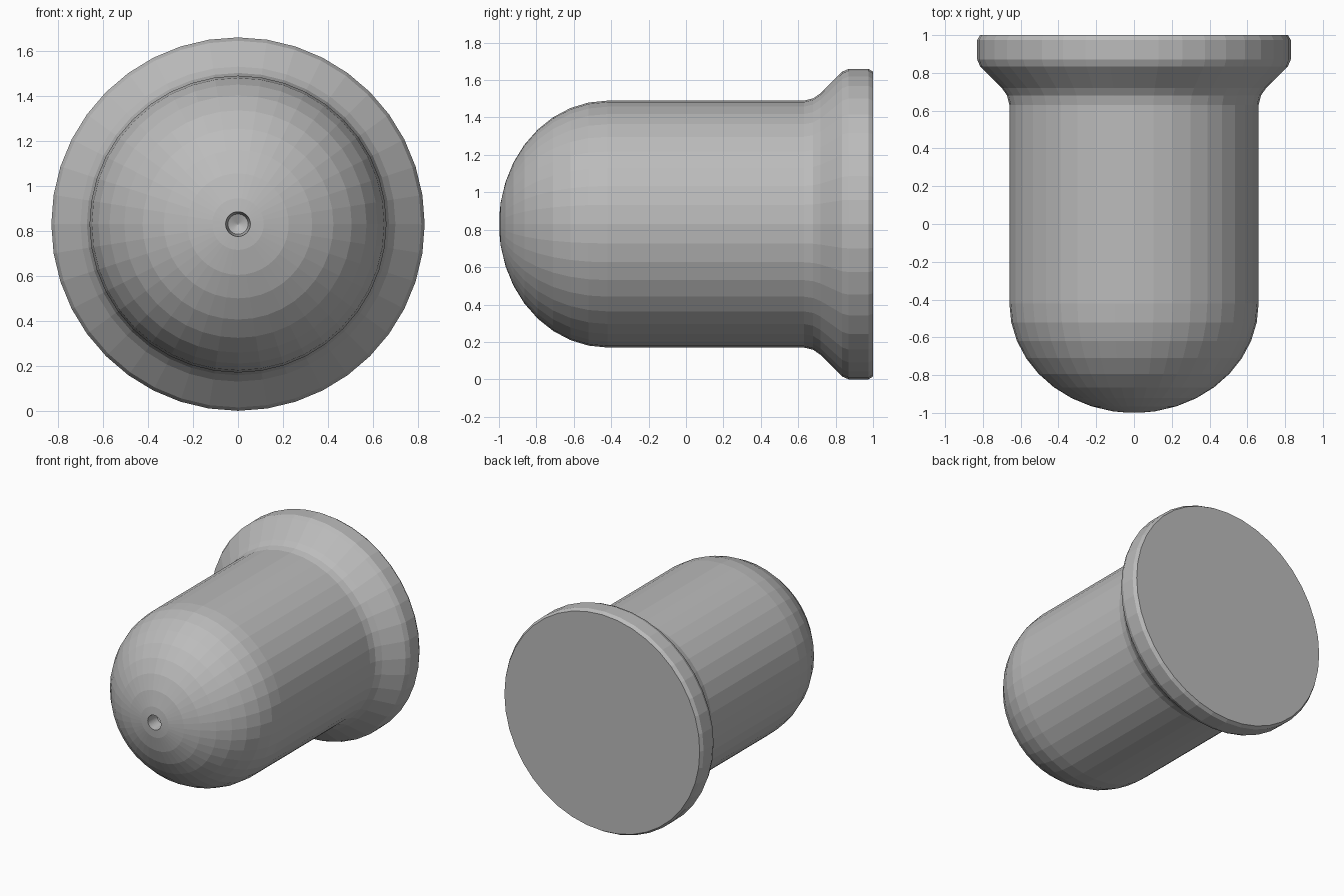
import bpy, bmesh, math

if "Cube" in bpy.data.objects:
    bpy.data.objects.remove(bpy.data.objects["Cube"])

SIDES = 40
CENTRE_Z = 0.83

grey = bpy.data.materials.new("plain_grey")
grey.diffuse_color = (0.5, 0.5, 0.5, 1)
grey.use_nodes = True
grey.node_tree.nodes["Principled BSDF"].inputs["Base Color"].default_value = grey.diffuse_color


def lathe(name, profile, sides):
    """Revolve (y, radius) points about the horizontal y axis; radius 0 closes an end."""
    bm = bmesh.new()
    rings = []
    for y, r in profile:
        if r == 0:
            rings.append([bm.verts.new((0, y, CENTRE_Z))])
            continue
        rings.append([bm.verts.new((r * math.cos(2 * math.pi * i / sides), y,
                                    CENTRE_Z + r * math.sin(2 * math.pi * i / sides)))
                      for i in range(sides)])
    for a, b in zip(rings, rings[1:]):
        for i in range(sides):
            j = (i + 1) % sides
            if len(a) == 1:
                bm.faces.new((a[0], b[i], b[j]))
            elif len(b) == 1:
                bm.faces.new((a[i], a[j], b[0]))
            else:
                bm.faces.new((a[i], a[j], b[j], b[i]))
    bmesh.ops.recalc_face_normals(bm, faces=bm.faces)
    mesh = bpy.data.meshes.new(name)
    bm.to_mesh(mesh)
    bm.free()
    mesh.materials.append(grey)
    obj = bpy.data.objects.new(name, mesh)
    bpy.context.collection.objects.link(obj)
    return obj


# Small blind hole in the nose
profile = [(-0.88, 0), (-0.90, 0.045), (-0.997, 0.055)]

# Rounded nose: a slightly flattened hemisphere
for k in range(1, 10):
    a = math.radians(90 * k / 9)
    profile.append((-0.42 - 0.58 * math.cos(a), 0.66 * math.sin(a)))

# Straight barrel, flared shoulder, rim with a small bevel, flat back
profile += [(0.63, 0.66), (0.68, 0.672), (0.72, 0.70), (0.76, 0.74),
            (0.835, 0.815), (0.87, 0.83), (0.975, 0.83), (1.0, 0.815), (1.0, 0)]

lathe("flanged_plug", profile, SIDES)
